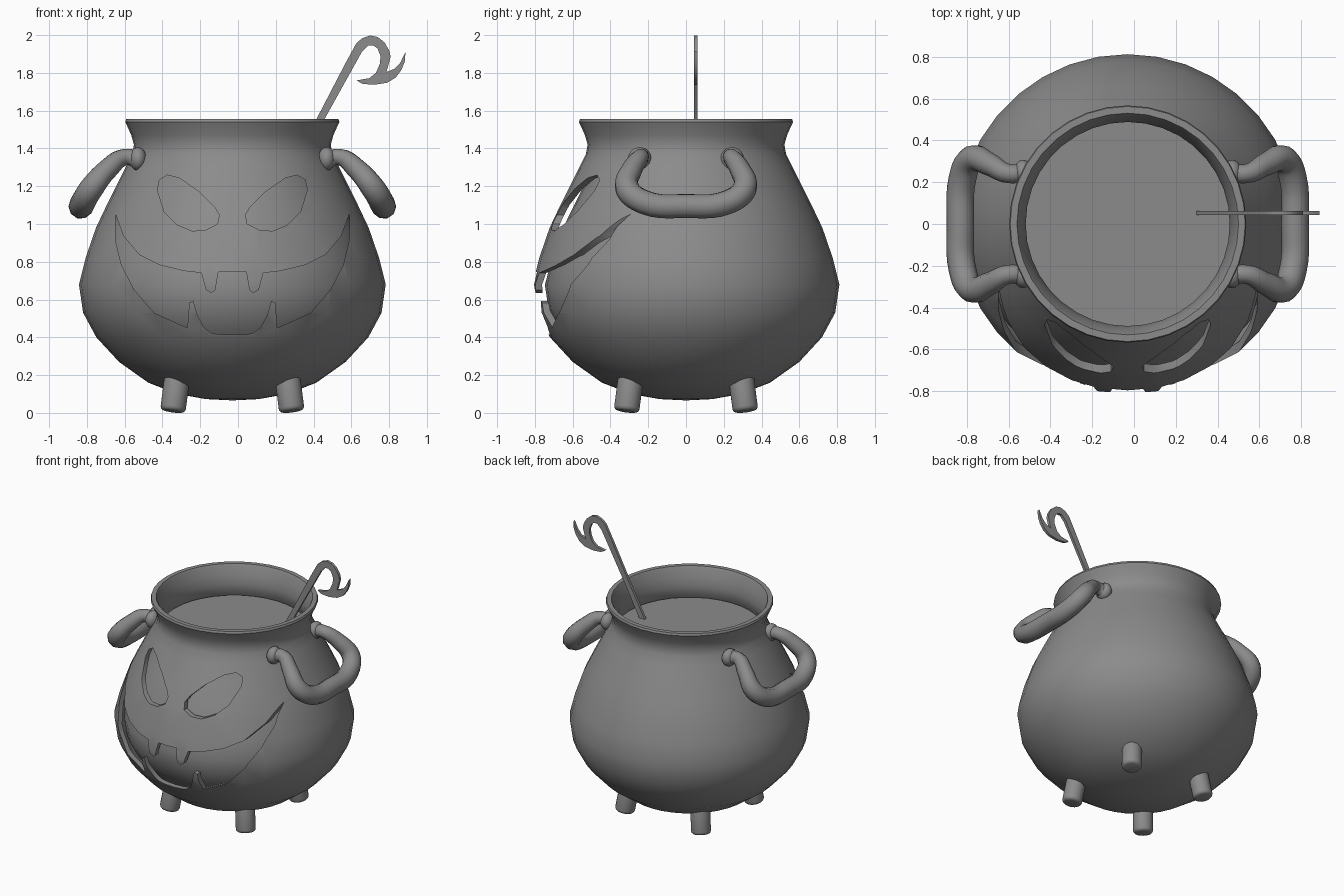
import bpy, bmesh, math
from mathutils import Vector

cube = bpy.data.objects.get("Cube")
if cube:
    bpy.data.objects.remove(cube, do_unlink=True)

CX = -0.03   # pot axis
SEGMENTS = 36

iron = bpy.data.materials.new("iron_grey")
iron.use_nodes = True
GREY = (0.26, 0.26, 0.26, 1)
iron.diffuse_color = GREY
iron.node_tree.nodes["Principled BSDF"].inputs["Base Color"].default_value = GREY


def finish(ob, angle=40):
    bpy.ops.object.select_all(action="DESELECT")
    ob.select_set(True)
    bpy.context.view_layer.objects.active = ob
    bpy.ops.object.shade_smooth_by_angle(angle=math.radians(angle))
    ob.data.materials.clear()
    ob.data.materials.append(iron)


def add_object(name, bm):
    bmesh.ops.recalc_face_normals(bm, faces=bm.faces)
    me = bpy.data.meshes.new(name)
    bm.to_mesh(me)
    bm.free()
    ob = bpy.data.objects.new(name, me)
    bpy.context.collection.objects.link(ob)
    return ob


def revolve(name, profile):
    bm = bmesh.new()
    verts = [bm.verts.new((r, 0, z)) for r, z in profile]
    edges = [bm.edges.new(p) for p in zip(verts, verts[1:])]
    bmesh.ops.spin(bm, geom=verts + edges, cent=(0, 0, 0), axis=(0, 0, 1),
                   angle=math.tau, steps=SEGMENTS, use_duplicate=False)
    bmesh.ops.remove_doubles(bm, verts=bm.verts, dist=0.0005)
    ob = add_object(name, bm)
    ob.location.x = CX
    return ob


def plate(name, outline, y0, y1):
    """Extrude an x-z outline along y."""
    bm = bmesh.new()
    face = bm.faces.new([bm.verts.new((x, y0, z)) for x, z in outline])
    ext = bmesh.ops.extrude_face_region(bm, geom=[face])
    moved = [v for v in ext["geom"] if isinstance(v, bmesh.types.BMVert)]
    bmesh.ops.translate(bm, verts=moved, vec=(0, y1 - y0, 0))
    return add_object(name, bm)


def inset(profile, d):
    """Offset a profile towards the pot's inside."""
    out = []
    for i, (r, z) in enumerate(profile):
        a = Vector(profile[max(i - 1, 0)])
        b = Vector(profile[min(i + 1, len(profile) - 1)])
        t = (b - a).normalized()
        out.append((max(r - t.y * d, 0), z + t.x * d))
    out[0] = (0, profile[0][1] + d)
    return out


# Pot: thin shell with a face cut through, over an inner core
body = [(0, .066), (.14, .073), (.29, .1), (.445, .16), (.6, .27), (.72, .4),
        (.79, .53), (.812, .68), (.777, .82), (.722, .98), (.665, 1.1),
        (.61, 1.21), (.56, 1.31), (.53, 1.37)]
neck = [(.521, 1.42), (.535, 1.47), (.555, 1.515), (.567, 1.54), (.562, 1.555)]
lip = [(.53, 1.555), (.522, 1.54), (.505, 1.48), (.488, 1.42)]
shell = revolve("pot_shell", body + neck + lip + inset(body, .035)[::-1])
core_side = [p for p in inset(body, .065) if p[1] < 1.33]
core = revolve("pot_core_and_brew", core_side + [(.495, 1.335), (0, 1.335)])

# Face openings, drawn for one half and mirrored
eye = [(.397, 1.18), (.386, 1.233), (.344, 1.259), (.28, 1.243), (.175, 1.169),
       (.095, 1.09), (.069, 1.048), (.079, 1.0), (.143, .968), (.212, .963),
       (.291, .995), (.36, 1.063)]
upper_lip = [(.619, 1.053), (.577, .937), (.492, .836), (.386, .783),
             (.254, .751), (.164, .741), (.14, .651), (.111, .635),
             (.09, .651), (.074, .746)]
lower_lip = [(.06, .414), (.111, .423), (.148, .45), (.185, .518), (.206, .593),
             (.228, .582), (.238, .45), (.413, .529), (.519, .651),
             (.587, .783), (.619, .915)]


def flip(points):
    return [(-x, z) for x, z in points]


mouth = (upper_lip + flip(upper_lip)[::-1]
         + flip(lower_lip)[::-1] + lower_lip)
for outline in (eye, flip(eye), mouth):
    cutter = plate("face_cutter", [(x + CX, z) for x, z in outline], -1, -.2)
    cutter.hide_render = True
    mod = shell.modifiers.new("cut", "BOOLEAN")
    mod.operation = "DIFFERENCE"
    mod.solver = "EXACT"
    mod.object = cutter
    bpy.context.view_layer.objects.active = shell
    bpy.ops.object.modifier_apply(modifier=mod.name)
    bpy.data.objects.remove(cutter, do_unlink=True)
finish(shell, 35)
finish(core)

# Handles: tapered tubes drooping from collars on the neck
half = [(.49, .25, 1.335, .045), (.565, .24, 1.355, .045), (.66, .285, 1.29, .055),
        (.745, .312, 1.19, .064), (.79, .22, 1.115, .066)]
path = half + [(.8, 0, 1.095, .066)] + [(x, -y, z, r) for x, y, z, r in half[::-1]]
for side, label in ((1, "left"), (-1, "right")):
    cu = bpy.data.curves.new(label + "_handle", "CURVE")
    cu.dimensions = "3D"
    cu.bevel_depth = 1
    cu.bevel_resolution = 3
    cu.resolution_u = 5
    cu.use_fill_caps = True
    spline = cu.splines.new("BEZIER")
    spline.bezier_points.add(len(path) - 1)
    for bp, (x, y, z, r) in zip(spline.bezier_points, path):
        bp.co = (side * x + CX, y, z)
        bp.radius = r
        bp.handle_left_type = bp.handle_right_type = "AUTO"
    handle = bpy.data.objects.new(label + "_handle", cu)
    bpy.context.collection.objects.link(handle)
    bpy.ops.object.select_all(action="DESELECT")
    handle.select_set(True)
    bpy.context.view_layer.objects.active = handle
    bpy.ops.object.convert(target="MESH")
    finish(bpy.context.object, 50)
    for y, end in ((-.245, "front"), (.245, "back")):
        bpy.ops.mesh.primitive_uv_sphere_add(
            segments=16, ring_count=8, radius=.062,
            location=(side * .5 + CX, y, 1.345))
        collar = bpy.context.object
        collar.name = f"{label}_{end}_handle_collar"
        collar.scale.x = .75
        finish(collar)

# Feet: short rounded pegs leaning outward
for sx, label in ((1, "left"), (-1, "right")):
    for sy, end in ((-1, "front"), (1, "back")):
        out = Vector((sx, sy, 0))
        axis = (out * .13 + Vector((0, 0, -1))).normalized()
        bpy.ops.mesh.primitive_cylinder_add(vertices=20, radius=.068, depth=.24)
        foot = bpy.context.object
        foot.name = f"{end}_{label}_foot"
        foot.rotation_euler = axis.to_track_quat("-Z", "Y").to_euler()
        foot.location = Vector((CX, 0, .126)) + out * .3
        bevel = foot.modifiers.new("round", "BEVEL")
        bevel.width = .022
        bevel.segments = 3
        bevel.limit_method = "ANGLE"
        bpy.ops.object.modifier_apply(modifier=bevel.name)
        finish(foot)

# Stirrer: flat rod with a hooked, leaf-shaped end
stirrer = plate("stirrer", [
    (.29, 1.32), (.415, 1.555), (.563, 1.84), (.627, 1.958), (.66, 1.985),
    (.7, 1.998), (.74, 1.99), (.775, 1.962), (.8, 1.92), (.808, 1.885),
    (.786, 1.805), (.83, 1.822), (.86, 1.855), (.887, 1.912), (.883, 1.86),
    (.865, 1.815), (.835, 1.775), (.79, 1.748), (.722, 1.737), (.66, 1.742),
    (.627, 1.76), (.695, 1.772), (.73, 1.8), (.752, 1.85), (.754, 1.89),
    (.738, 1.93), (.715, 1.946), (.69, 1.945), (.655, 1.91), (.458, 1.555),
    (.335, 1.32)], .042, .062)
finish(stirrer, 30)
